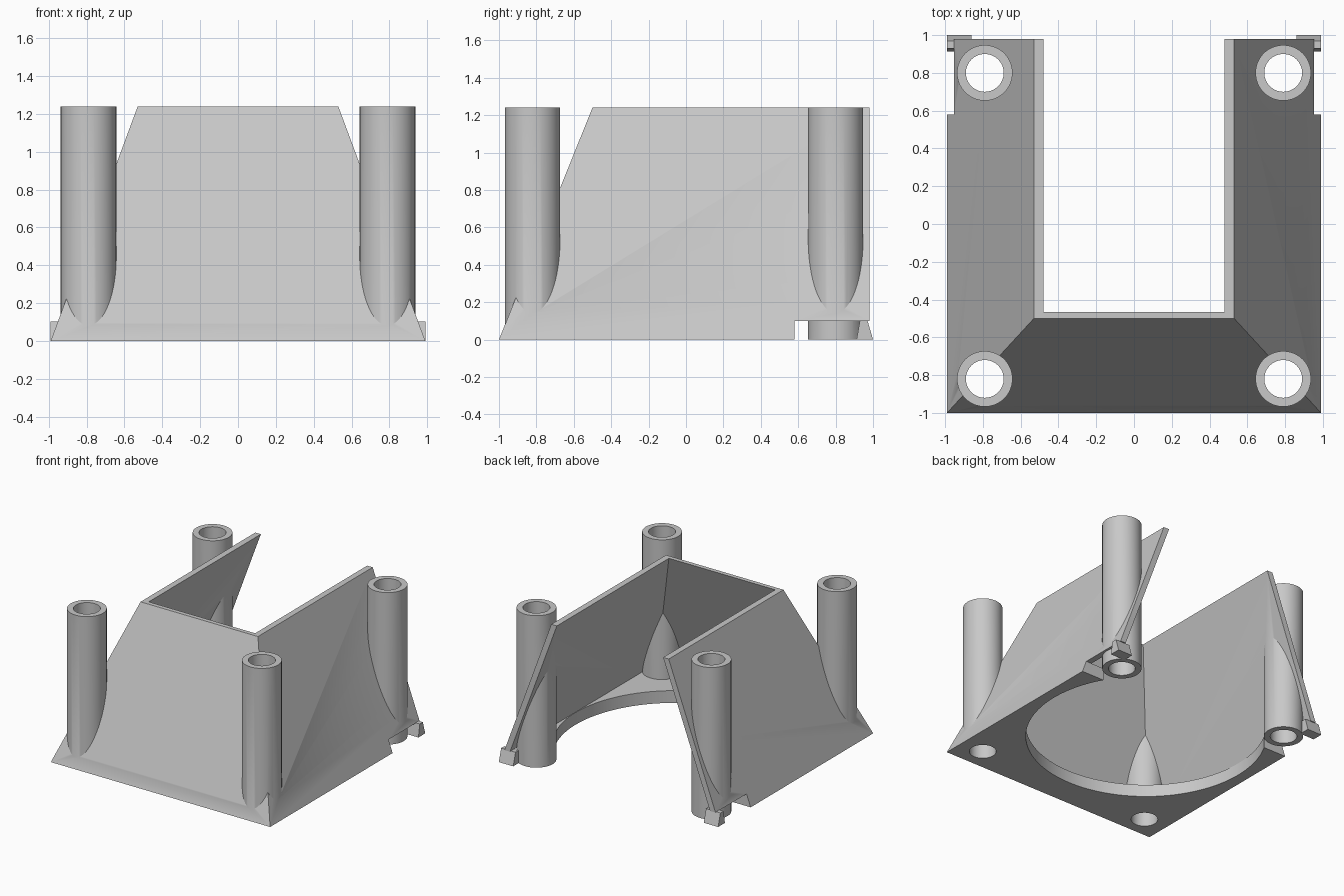
import bpy, bmesh, math

if "Cube" in bpy.data.objects:
    bpy.data.objects.remove(bpy.data.objects["Cube"])

H = 1.24          # overall height
PLATE = 0.10      # base plate thickness
BACK = 0.98       # rear end of the side walls
ARM_END = 0.58    # rear end of the base plate
POSTS = [(sx * 0.79, y) for sx in (-1, 1) for y in (-0.82, 0.80)]

grey = bpy.data.materials.new("light_grey")
grey.diffuse_color = (0.58, 0.58, 0.58, 1)
grey.use_nodes = True
grey.node_tree.nodes["Principled BSDF"].inputs["Base Color"].default_value = grey.diffuse_color


def loft(name, lower, z0, upper, z1):
    """Solid between two outlines with equal point counts."""
    bm = bmesh.new()
    a = [bm.verts.new((x, y, z0)) for x, y in lower]
    b = [bm.verts.new((x, y, z1)) for x, y in upper]
    n = len(a)
    bm.faces.new(a[::-1])
    bm.faces.new(b)
    for i in range(n):
        j = (i + 1) % n
        bm.faces.new((a[i], a[j], b[j], b[i]))
    bmesh.ops.recalc_face_normals(bm, faces=bm.faces)
    mesh = bpy.data.meshes.new(name)
    bm.to_mesh(mesh)
    bm.free()
    mesh.materials.append(grey)
    ob = bpy.data.objects.new(name, mesh)
    bpy.context.collection.objects.link(ob)
    return ob


def rect(x0, x1, y0, y1):
    return [(x0, y0), (x1, y0), (x1, y1), (x0, y1)]


def box(name, x0, x1, y0, y1, z0, z1):
    r = rect(x0, x1, y0, y1)
    return loft(name, r, z0, r, z1)


def cylinder(name, x, y, r, z0, z1, n=64):
    ring = [(x + r * math.cos(2 * math.pi * i / n),
             y + r * math.sin(2 * math.pi * i / n)) for i in range(n)]
    return loft(name, ring, z0, ring, z1)


def combine(target, tool, operation):
    """Apply a boolean and remove the tool object."""
    mod = target.modifiers.new("bool", 'BOOLEAN')
    mod.operation = operation
    mod.solver = 'EXACT'
    mod.object = tool
    bpy.context.view_layer.objects.active = target
    bpy.ops.object.modifier_apply(modifier=mod.name)
    bpy.data.objects.remove(tool, do_unlink=True)


def u_outline(ox, oy, ix, iy):
    return [(-ox, BACK), (-ox, oy), (ox, oy), (ox, BACK),
            (ix, BACK), (ix, iy), (-ix, iy), (-ix, BACK)]


# Sloping three-sided wall, open at the back
shroud = loft("fan_shroud", u_outline(0.99, -1.0, 0.94, -0.96), 0,
              u_outline(0.53, -0.50, 0.48, -0.465), H)
combine(shroud, box("rear_notch", -1.2, 1.2, ARM_END, 1.2, -0.1, PLATE), 'DIFFERENCE')

# Base plate with the large round opening
plate = loft("base_plate", rect(-0.97, 0.97, -0.98, ARM_END), 0,
             rect(-0.93, 0.93, -0.94, ARM_END), PLATE)
combine(plate, cylinder("opening", 0, 0.14, 0.90, -0.1, 0.3, 128), 'DIFFERENCE')
combine(shroud, plate, 'UNION')

# Tubular corner posts, bored right through walls and plate
for x, y in POSTS:
    combine(shroud, cylinder("corner_post", x, y, 0.147, 0, H), 'UNION')
for x, y in POSTS:
    combine(shroud, cylinder("bore", x, y, 0.10, -0.1, H + 0.1), 'DIFFERENCE')

# Small feet under the rear ends of the side walls
for s in (-1, 1):
    x0, x1 = sorted((s * 0.86, s * 0.99))
    foot = loft("rear_foot", rect(x0, x1, 0.912, 1.0), 0,
                rect(x0, x1, 0.93, 0.97), PLATE + 0.003)
    combine(shroud, foot, 'UNION')

# Round surfaces smooth, folds sharp
bpy.ops.object.select_all(action='DESELECT')
shroud.select_set(True)
bpy.context.view_layer.objects.active = shroud
bpy.ops.object.shade_smooth_by_angle(angle=math.radians(25))
